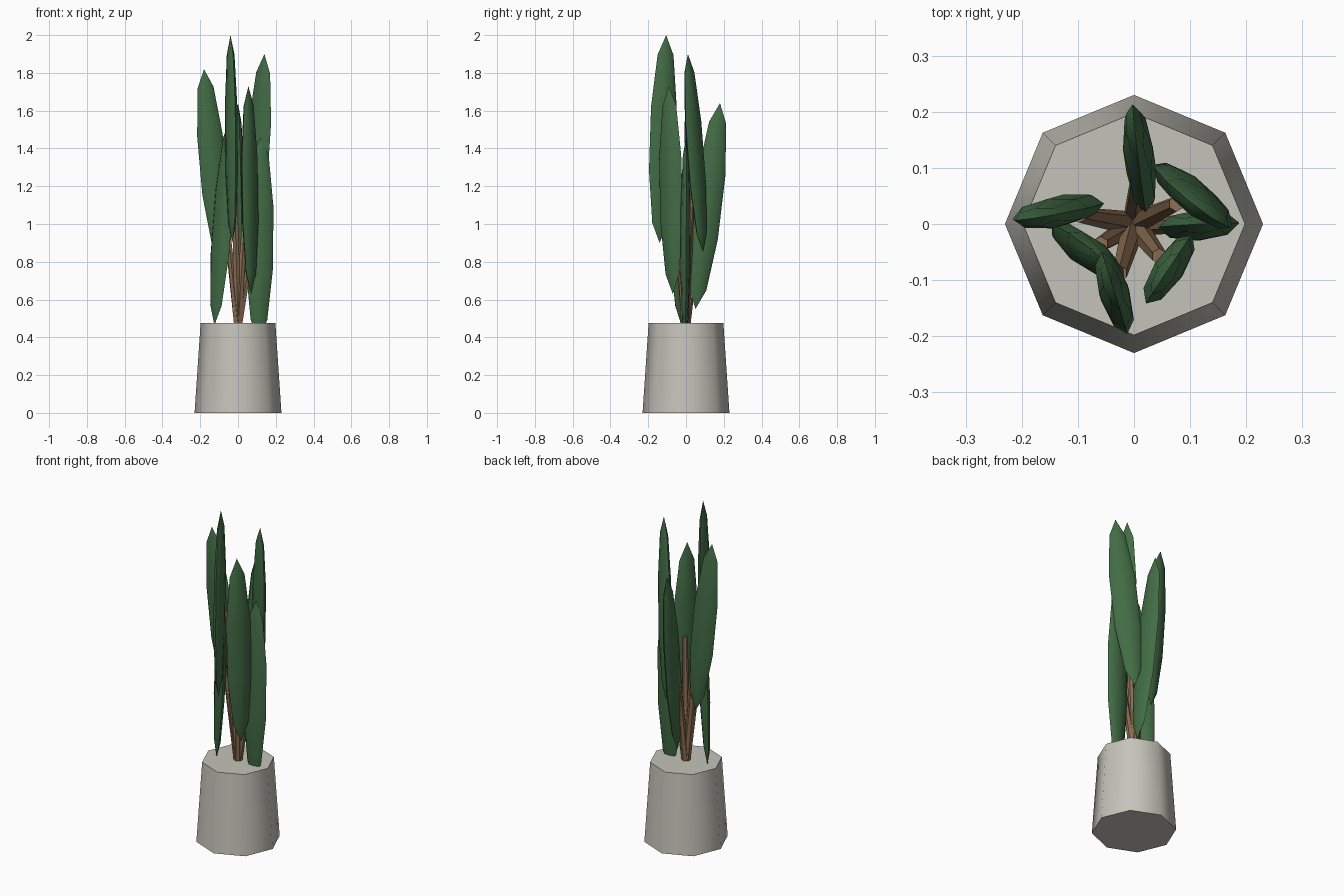
import bpy, bmesh, math
from mathutils import Vector, Matrix

if "Cube" in bpy.data.objects:
    bpy.data.objects.remove(bpy.data.objects["Cube"])


def material(name, color):
    m = bpy.data.materials.new(name)
    m.diffuse_color = (*color, 1)
    m.use_nodes = True
    m.node_tree.nodes["Principled BSDF"].inputs["Base Color"].default_value = m.diffuse_color
    return m


GREEN = material("leaf_green", (0.055, 0.15, 0.06))
BROWN = material("stem_brown", (0.27, 0.16, 0.085))
CLAY = material("pot_clay", (0.56, 0.55, 0.49))


def finish(name, bm, mat, angle):
    mesh = bpy.data.meshes.new(name)
    bmesh.ops.recalc_face_normals(bm, faces=bm.faces)
    bm.to_mesh(mesh)
    bm.free()
    mesh.shade_smooth()
    mesh.set_sharp_from_angle(angle=math.radians(angle))
    mesh.materials.append(mat)
    obj = bpy.data.objects.new(name, mesh)
    bpy.context.collection.objects.link(obj)


def frame(p0, p1, wide):
    """Matrix at the midpoint, z along p0-p1, x close to the wide direction."""
    z = (p1 - p0).normalized()
    x = (wide - z * wide.dot(z)).normalized()
    y = z.cross(x)
    m = Matrix((x, y, z)).transposed().to_4x4()
    m.translation = (p0 + p1) / 2
    return m


def cone(name, p0, p1, r0, r1, sides, mat, angle):
    bm = bmesh.new()
    bmesh.ops.create_cone(bm, cap_ends=True, segments=sides, radius1=r0, radius2=r1,
                          depth=(p1 - p0).length, matrix=frame(p0, p1, Vector((1, 0, 0))))
    finish(name, bm, mat, angle)


def leaf(name, p0, p1, wide, half_width, half_thick=0.028):
    bm = bmesh.new()
    scale = Matrix.Diagonal((half_width, half_thick, (p1 - p0).length / 2, 1))
    bmesh.ops.create_uvsphere(bm, u_segments=8, v_segments=5, radius=1,
                              matrix=frame(p0, p1, wide) @ scale)
    finish(name, bm, GREEN, 60)


# Pot: tapered octagon with closed top
cone("pot", Vector((0, 0, 0)), Vector((0, 0, 0.475)), 0.23, 0.198, 8, CLAY, 50)

# Leaves: bottom point, top point, broad direction, half width
leaves = [
    ((-0.09, 0.035, 0.81), (-0.18, 0.01, 1.82), (1, 0.15, 0), 0.072),
    ((0.02, 0.05, 0.55), (0.0, 0.18, 1.64), (-0.1, 1, 0), 0.078),
    ((0.07, 0.09, 0.85), (0.14, 0.01, 1.90), (0.83, -0.55, 0), 0.075),
    ((0.11, -0.005, 0.39), (0.12, 0.0, 1.46), (1, 0.05, 0), 0.075),
    ((0.07, -0.07, 0.63), (0.055, -0.09, 1.73), (0.55, 0.83, 0), 0.074),
    ((-0.03, -0.14, 0.90), (-0.04, -0.105, 2.0), (0.3, -0.95, 0), 0.075),
    ((-0.125, -0.025, 0.465), (-0.04, -0.075, 1.56), (0.75, -0.65, 0), 0.068),
]

base = Vector((0, 0, 0.45))
for i, (a, b, w, hw) in enumerate(leaves, 1):
    a, b = Vector(a), Vector(b)
    leaf(f"leaf_{i}", a, b, Vector(w), hw)
    # Stem rising from the soil to just inside the leaf middle
    mid = (a + b) / 2
    end = Vector((mid.x * 0.72, mid.y * 0.72, mid.z))
    cone(f"stem_{i}", base, end, 0.022, 0.014, 6, BROWN, 40)
